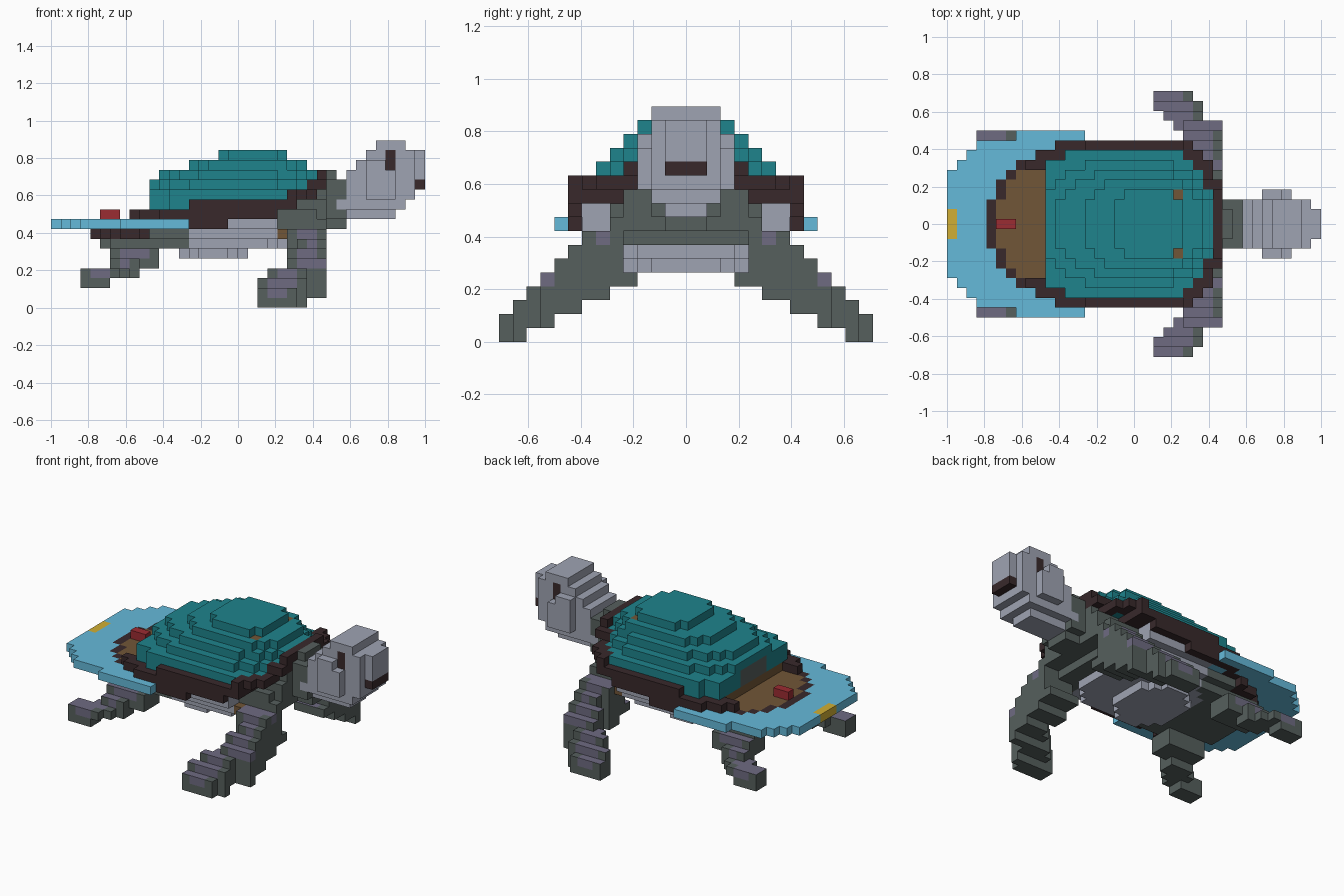
import bpy
import bmesh
from mathutils import Vector

if "Cube" in bpy.data.objects:
    bpy.data.objects.remove(bpy.data.objects["Cube"], do_unlink=True)

V = 2 / 38  # block size
COLOURS = {
    "teal": (0.013, 0.230, 0.262), "light_grey": (0.345, 0.368, 0.448),
    "green_grey": (0.093, 0.116, 0.110), "purple_grey": (0.158, 0.147, 0.222),
    "dark_brown": (0.040, 0.022, 0.024), "sea_blue": (0.130, 0.490, 0.700),
    "wood_brown": (0.165, 0.092, 0.038), "red": (0.330, 0.025, 0.032),
    "yellow": (0.640, 0.430, 0.035),
}
MATS = {}
for name, rgb in COLOURS.items():
    m = bpy.data.materials.new(name)
    m.use_nodes = True
    m.diffuse_color = (*rgb, 1)
    m.node_tree.nodes["Principled BSDF"].inputs["Base Color"].default_value = (*rgb, 1)
    MATS[name] = m

parts = {}      # part name -> {cell: colour}
taken = set()   # every filled cell


def add(part, colour, cells):
    """Fill cells that no earlier part has claimed."""
    for c in cells:
        if c not in taken:
            taken.add(c)
            parts.setdefault(part, {})[c] = colour


def slab(i0, i1, w, k0, k1):
    """Block run from i0 to i1, half-width w, levels k0 to k1."""
    return [(i, j, k) for i in range(i0, i1 + 1)
            for j in range(-w, w + 1) for k in range(k0, k1 + 1)]


def pair(i0, i1, j, k0, k1):
    """Mirrored columns at +j and -j."""
    return [(i, s * j, k) for i in range(i0, i1 + 1)
            for s in (-1, 1) for k in range(k0, k1 + 1)]


def oval(i0, i1, w, k, power=2.6):
    """One level with a rounded outline."""
    mid, a, b = (i0 + i1) / 2, (i1 - i0 + 1) / 2, w + 0.5
    return [(i, j, k) for i, j, k in slab(i0, i1, w, k, k)
            if (abs(i - mid) / a) ** power + (abs(j) / b) ** power <= 1]


# Outline of the shell seen from above: half-width per column
outline = {i: 8 for i in range(11, 25)}
outline.update({4: 2, 5: 4, 6: 5, 7: 6, 8: 6, 9: 7, 10: 7, 25: 7, 26: 6, 27: 4})


def inside(i, j):
    return abs(j) <= outline.get(i, -1)


def on_edge(i, j):
    """Rim cells: one block thick at the tail, corners filled elsewhere."""
    return inside(i, j) and not all(
        inside(i + a, j + b) for a in (-1, 0, 1) for b in (-1, 0, 1)
        if i > 7 or a * b == 0)


def rim_levels(i, j):
    """The rim rises toward the neck, highest in the middle."""
    for last, lo, hi in ((7, 7, 8), (9, 7, 9), (13, 8, 9), (17, 8, 10),
                         (22, 9, 10), (23, 10, 10), (24, 10, 11), (25, 11, 11),
                         (26, 11, 12), (27, 12, 13)):
        if i <= last:
            cap = 11 if abs(j) > 4 else 12 if abs(j) > 3 else 13
            return range(lo, min(hi, cap) + 1)


# Small painted details claim their cells first
add("tail_marker", "yellow", slab(0, 0, 1, 8, 8))
add("red_block", "red", slab(5, 6, 0, 9, 9))
add("mouth", "dark_brown", slab(37, 37, 1, 12, 12))
add("eyes", "dark_brown", pair(34, 34, 2, 14, 15))
add("shell_spots", "wood_brown", pair(23, 23, 3, 14, 14))
add("side_spots", "wood_brown", pair(23, 23, 6, 7, 7))

# Shell rim, with a solid underside by the front flippers
add("shell_rim", "dark_brown",
    [(i, j, k) for i, w in outline.items() for j in range(-w, w + 1)
     if on_edge(i, j) for k in rim_levels(i, j)])
for j in (5, 6, 7):
    add("shell_rim", "dark_brown", pair(23, 24, j, 10, 10))

# Deck behind the dome, with a step against the dome
add("rear_deck", "wood_brown",
    [(i, j, 8) for i in range(5, 12) for j in range(-7, 8)
     if inside(i, j) and not on_edge(i, j)])
add("deck_step", "wood_brown", slab(10, 10, 5, 9, 9))
add("shell_inner_wall", "green_grey", slab(10, 10, 2, 10, 11))

# Dome: lower levels follow the outline, the rest step inward
add("shell_dome", "teal",
    [(i, j, k) for i in range(10, 27) for j in range(-7, 8)
     for k, front_end in ((9, 21), (10, 22), (11, 26))
     if i <= front_end and inside(i, j) and not on_edge(i, j)
     and (k < 11 or abs(j) < 7 or 11 < i < 24)])
for i0, i1, w, k in ((10, 26, 6, 12), (11, 26, 5, 13), (14, 25, 4, 14), (17, 23, 3, 15)):
    add("shell_dome", "teal", oval(i0, i1, w, k))

# Flat blue board around the tail
board = {0: 5, 1: 6, 2: 7}
for i in range(14):
    w = board.get(i, 8 if i < 7 else 9)
    add("board", "sea_blue", slab(i, i, w, 8, 8))

# Belly and flanks
add("belly", "light_grey", oval(13, 19, 4, 5, 2.4) + oval(12, 23, 5, 6, 3))
add("flanks", "light_grey", slab(14, 22, 6, 7, 7) + slab(14, 22, 7, 8, 9))
add("rear_body", "green_grey", slab(10, 13, 6, 7, 7) + slab(6, 9, 4, 7, 7)
    + slab(5, 5, 3, 6, 6) + slab(6, 13, 5, 6, 6))
add("chest", "green_grey", slab(23, 25, 5, 7, 9) + slab(26, 26, 5, 8, 9)
    + slab(23, 27, 4, 8, 10) + slab(27, 27, 3, 11, 11))

# Neck, rounded above and below
add("head", "light_grey", pair(29, 29, 2, 10, 10))
add("neck", "green_grey", slab(27, 29, 1, 8, 8) + slab(27, 28, 2, 9, 12)
    + slab(27, 28, 1, 13, 13) + slab(29, 29, 2, 9, 12))

# Head: length per level, limited by the width seen from above
head_width = {32: 3, 33: 3, 34: 3, 37: 1}
for k, i0, i1, w in ((9, 30, 34, 1), (10, 30, 35, 2), (11, 30, 36, 3), (12, 30, 37, 3),
                     (13, 30, 37, 3), (14, 31, 37, 3), (15, 32, 37, 2), (16, 33, 35, 2)):
    for i in range(i0, i1 + 1):
        limit = 2 if (i, k) == (34, 14) else head_width.get(i, 2)
        add("head", "light_grey", slab(i, i, min(w, limit), k, k))

# Flippers: columns from the body outward (i0, i1, j, k0, k1)
front = ((24, 27, 4, 4, 4), (24, 27, 5, 4, 8), (24, 27, 6, 3, 7), (24, 27, 7, 3, 7),
         (25, 27, 8, 2, 6), (24, 27, 9, 2, 5), (24, 27, 10, 1, 4), (23, 23, 10, 1, 3),
         (22, 25, 11, 1, 3), (21, 25, 12, 0, 2), (21, 24, 13, 0, 1))
back = ((6, 10, 4, 4, 5), (6, 10, 5, 4, 5), (6, 10, 6, 4, 5), (6, 8, 6, 3, 3),
        (5, 8, 7, 3, 3), (6, 8, 7, 4, 4), (3, 7, 8, 3, 3), (3, 5, 8, 2, 2),
        (3, 6, 9, 3, 3), (3, 5, 9, 2, 2))
add("front_flippers", "purple_grey", pair(27, 27, 10, 4, 4) + pair(27, 27, 6, 7, 7))
for name, cols in (("front_flippers", front), ("rear_flippers", back)):
    for col in cols:
        add(name, "green_grey", pair(*col))

# Build one mesh per part, keeping only outer faces
AXES = [Vector(a) for a in ((1, 0, 0), (0, 1, 0), (0, 0, 1))]


def corner(cell, n, u, v, su, sv):
    c = Vector((cell[0] + 0.5, cell[1], cell[2] + 0.5))
    p = (c + (n + u * su + v * sv) / 2) * V
    p.x -= 1
    return p


def purple_skin(cell, n, cells):
    """Purple on top of the flippers and mid-way along their outward steps."""
    i, j, k = cell
    if (i, j, k + 1) in taken or (i + 1, j, k) not in cells:
        return False
    return n.z > 0 or (n.y * j > 0 and (i - 1, j, k) in cells)


def face_colour(part, cell, n, cells):
    if "flippers" in part and purple_skin(cell, n, cells):
        return "purple_grey"
    if part == "tail_marker" and n.z < 0:
        return "sea_blue"
    return cells[cell]


for name, cells in parts.items():
    bm = bmesh.new()
    used = []
    for cell in cells:
        for a in range(3):
            for s in (1, -1):
                n = AXES[a] * s
                near = tuple(int(cell[q] + n[q]) for q in range(3))
                if near in taken:
                    continue
                u = AXES[(a + 1) % 3]
                v = n.cross(u)
                ring = [bm.verts.new(corner(cell, n, u, v, su, sv))
                        for su, sv in ((-1, -1), (1, -1), (1, 1), (-1, 1))]
                f = bm.faces.new(ring)
                colour = face_colour(name, cell, n, cells)
                if colour not in used:
                    used.append(colour)
                f.material_index = used.index(colour)
    bmesh.ops.remove_doubles(bm, verts=bm.verts, dist=V / 100)
    mesh = bpy.data.meshes.new(name)
    bm.to_mesh(mesh)
    bm.free()
    for c in used:
        mesh.materials.append(MATS[c])
    bpy.context.scene.collection.objects.link(bpy.data.objects.new(name, mesh))
